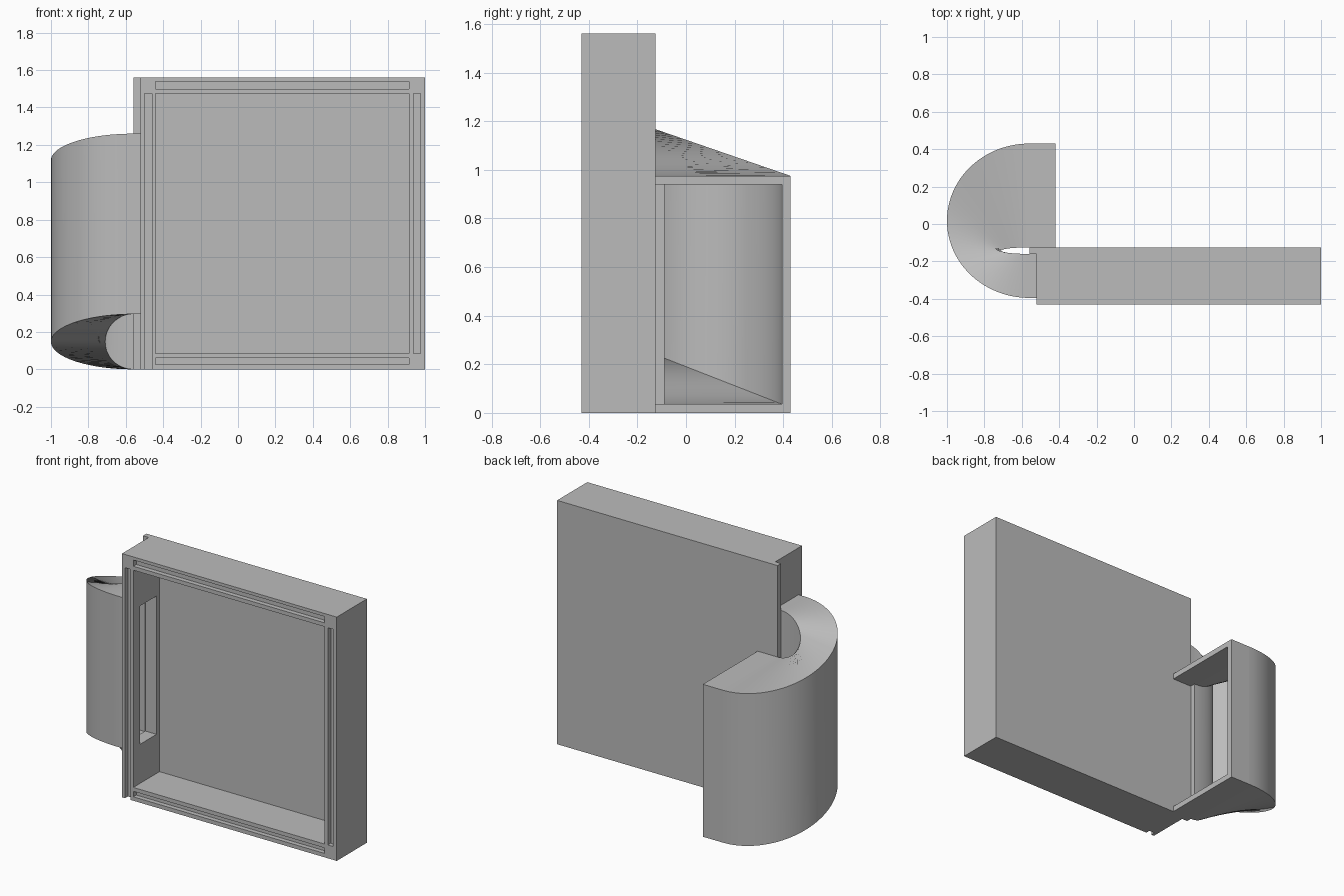
import bpy, bmesh, math

if "Cube" in bpy.data.objects:
    bpy.data.objects.remove(bpy.data.objects["Cube"])

grey = bpy.data.materials.new("plain grey")
grey.diffuse_color = (0.5, 0.5, 0.5, 1)
grey.use_nodes = True
grey.node_tree.nodes["Principled BSDF"].inputs["Base Color"].default_value = grey.diffuse_color


def make_object(name, bm):
    bmesh.ops.recalc_face_normals(bm, faces=bm.faces)
    mesh = bpy.data.meshes.new(name)
    bm.to_mesh(mesh)
    bm.free()
    mesh.materials.append(grey)
    obj = bpy.data.objects.new(name, mesh)
    bpy.context.collection.objects.link(obj)
    return obj


def box(name, x, y, z):
    bm = bmesh.new()
    bmesh.ops.create_cube(bm, size=1)
    for v in bm.verts:
        v.co = [lo + (c + 0.5) * (hi - lo) for c, (lo, hi) in zip(v.co, (x, y, z))]
    return make_object(name, bm)


def hole(x, z, r):
    bm = bmesh.new()
    bmesh.ops.create_cone(bm, cap_ends=True, segments=32, radius1=r, radius2=r, depth=1)
    for v in bm.verts:
        a, b, c = v.co
        v.co = (x + a, -0.28 + c, z + b)
    return make_object("hole_cutter", bm)


def select(obj):
    bpy.ops.object.select_all(action='DESELECT')
    obj.select_set(True)
    bpy.context.view_layer.objects.active = obj


def cut(obj, cutter):
    select(obj)
    mod = obj.modifiers.new("cut", 'BOOLEAN')
    mod.operation, mod.solver, mod.object = 'DIFFERENCE', 'EXACT', cutter
    bpy.ops.object.modifier_apply(modifier=mod.name)
    bpy.data.objects.remove(cutter)


# Tray housing: L-shaped plan, with a thin back lip along the left edge
bm = bmesh.new()
plan = [(-0.52, -0.43), (1, -0.43), (1, -0.125), (-0.56, -0.125), (-0.56, -0.16), (-0.52, -0.16)]
base = bm.faces.new([bm.verts.new((x, y, 0)) for x, y in plan])
top = bmesh.ops.extrude_face_region(bm, geom=[base])
bmesh.ops.translate(bm, vec=(0, 0, 1.56), verts=[g for g in top["geom"] if isinstance(g, bmesh.types.BMVert)])
housing = make_object("tray_housing", bm)

# Open front cavity and the air slot in the left wall
cut(housing, box("cavity_cutter", (-0.44, 0.915), (-0.5, -0.165), (0.085, 1.475)))
cut(housing, box("slot_cutter", (-0.6, -0.4), (-0.36, -0.195), (0.335, 1.22)))

# Seal grooves around the rim; the left one runs out at the bottom
for x, z in (((-0.44, 0.915), (1.5, 1.54)), ((-0.44, 0.915), (0.025, 0.06)),
             ((-0.5, -0.46), (-0.1, 1.475)), ((0.937, 0.975), (0.085, 1.475))):
    cut(housing, box("groove_cutter", x, (-0.5, -0.4), z))

# Corner screw holes and two mounting holes in the back plate
for x, z, r in ((-0.48, 1.517, 0.025), (0.957, 1.517, 0.025), (0.957, 0.042, 0.025),
                (-0.285, 1.355, 0.033), (0.825, 0.245, 0.033)):
    cut(housing, hole(x, z, r))
select(housing)
bpy.ops.object.shade_smooth_by_angle(angle=math.radians(30))


def duct_section(angle, x_end=None):
    """Outer and inner rectangle of the duct wall at one angle of the turn."""
    c, s = math.cos(angle), math.sin(angle)
    lift = 0.1475 * (1 + c)
    loops = []
    for t in (0, 0.036):
        far = (-0.56 - (0.44 - t) * s, 0.0175 - (0.4125 - t) * c)
        near = (-0.56 - (0.15 + t) * s, -0.1425 - (0.0175 + t) * c)
        if x_end is not None:
            far, near = (x_end, far[1]), (x_end, near[1])
        low, high = lift + t, lift * 0.966 + 0.975 - t
        loops.append([(*far, low), (*near, low), (*near, high), (*far, high)])
    return loops


# Descending U-turn duct
STEPS = 48
bm = bmesh.new()
sections = [duct_section(0, -0.52)]
sections += [duct_section(math.pi * i / STEPS) for i in range(STEPS + 1)]
rings = [[[bm.verts.new(p) for p in loop] for loop in sec] for sec in sections]
for a, b in zip(rings, rings[1:]):
    for k in (0, 1):
        for i in range(4):
            j = (i + 1) % 4
            bm.faces.new((a[k][i], a[k][j], b[k][j], b[k][i]))
for outer, inner in (rings[0], rings[-1]):
    for i in range(4):
        j = (i + 1) % 4
        bm.faces.new((outer[i], outer[j], inner[j], inner[i]))
duct = make_object("curved_duct", bm)
select(duct)
bpy.ops.object.shade_smooth_by_angle(angle=math.radians(30))

# Straight outlet: floor, roof and outer wall, closed by the housing back
bm = bmesh.new()
profile = [(-0.125, 0), (0.43, 0), (0.43, 0.975), (-0.125, 0.975),
           (-0.125, 0.939), (0.394, 0.939), (0.394, 0.036), (-0.125, 0.036)]
face = bm.faces.new([bm.verts.new((-0.56, y, z)) for y, z in profile])
end = bmesh.ops.extrude_face_region(bm, geom=[face])
bmesh.ops.translate(bm, vec=(0.14, 0, 0), verts=[g for g in end["geom"] if isinstance(g, bmesh.types.BMVert)])
make_object("duct_outlet", bm)
